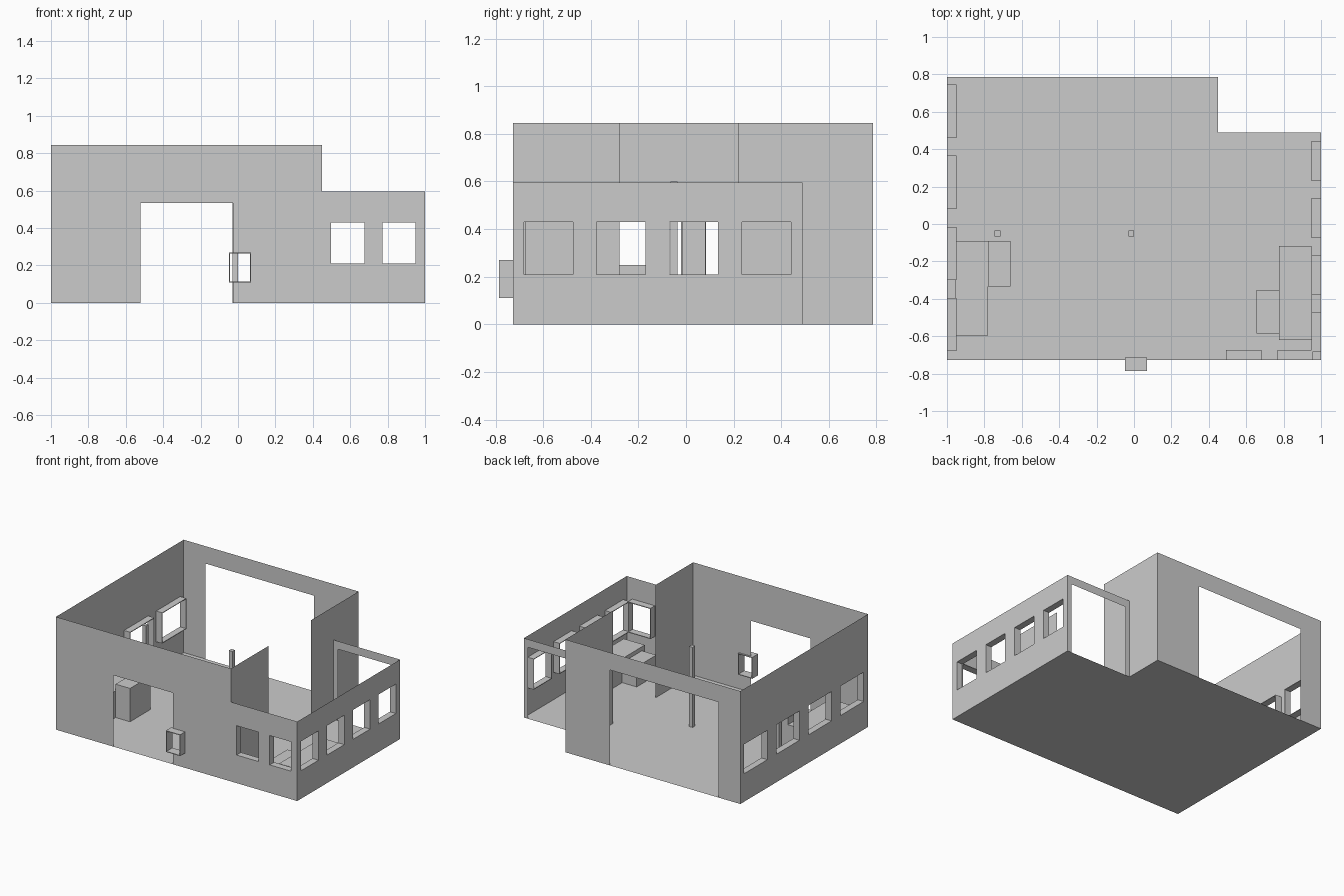
import bpy, bmesh

if "Cube" in bpy.data.objects:
    bpy.data.objects.remove(bpy.data.objects["Cube"])

grey = bpy.data.materials.new("plain_grey")
grey.diffuse_color = (0.6, 0.6, 0.6, 1)
grey.use_nodes = True
grey.node_tree.nodes["Principled BSDF"].inputs["Base Color"].default_value = grey.diffuse_color

W, S = 0.845, 0.595            # tall and low wall heights
FY, BY, SY = -0.727, 0.785, 0.49   # front, back and side-room back
IX = 0.45                      # dividing wall
Z0, Z1 = 0.205, 0.435          # window sill and head
T = 0.005                      # frame thickness


def finish(name, bm):
    bmesh.ops.remove_doubles(bm, verts=bm.verts, dist=1e-5)
    me = bpy.data.meshes.new(name)
    bm.to_mesh(me)
    bm.free()
    me.materials.append(grey)
    ob = bpy.data.objects.new(name, me)
    bpy.context.collection.objects.link(ob)
    return ob


def wall(name, axis, pos, a, b, h, holes=(), flip=False):
    """Thin wall along x or y, with rectangular openings (a0, a1, z0, z1)."""
    us = sorted({a, b, *[o[0] for o in holes], *[o[1] for o in holes]})
    zs = sorted({0, h, *[o[2] for o in holes], *[o[3] for o in holes]})
    bm = bmesh.new()
    for u0, u1 in zip(us, us[1:]):
        for z0, z1 in zip(zs, zs[1:]):
            u, z = (u0 + u1) / 2, (z0 + z1) / 2
            if any(o[0] < u < o[1] and o[2] < z < o[3] for o in holes):
                continue
            pts = [(u0, z0), (u1, z0), (u1, z1), (u0, z1)]
            if flip:
                pts.reverse()
            bm.faces.new([bm.verts.new((p, pos, q) if axis == 'x' else (pos, p, q))
                          for p, q in pts])
    return finish(name, bm)


def box(name, x0, x1, y0, y1, z0, z1, bm=None):
    own = bm is None
    bm = bmesh.new() if own else bm
    vs = bmesh.ops.create_cube(bm, size=1)['verts']
    for v in vs:
        v.co = (x0 if v.co.x < 0 else x1, y0 if v.co.y < 0 else y1,
                z0 if v.co.z < 0 else z1)
    if own:
        return finish(name, bm)


def frame(name, axis, a0, a1, d0, d1, z0, z1):
    """Hollow rectangular tube made of four thin boards."""
    bm = bmesh.new()
    for p0, p1, q0, q1 in ((a0, a0 + T, z0, z1), (a1 - T, a1, z0, z1),
                           (a0 + T, a1 - T, z0, z0 + T), (a0 + T, a1 - T, z1 - T, z1)):
        if axis == 'x':
            box("", p0, p1, d0, d1, q0, q1, bm)
        else:
            box("", d0, d1, p0, p1, q0, q1, bm)
    me = bpy.data.meshes.new(name)
    bm.to_mesh(me)
    bm.free()
    me.materials.append(grey)
    bpy.context.collection.objects.link(bpy.data.objects.new(name, me))


# L-shaped floor
bm = bmesh.new()
bm.faces.new([bm.verts.new((x, y, 0)) for x, y in
              ((-1, FY), (1, FY), (1, SY), (IX, SY), (IX, BY), (-1, BY))])
finish("floor", bm)

# window positions along each wall
left_win = [(-0.68 + i * 0.38, -0.395 + i * 0.38) for i in range(4)]
right_win = [(-0.685 + i * 0.305, -0.47 + i * 0.305) for i in range(4)]
front_win = [(0.492, 0.682), (0.767, 0.955)]


def openings(wins):
    return [(a, b, Z0, Z1) for a, b in wins]


# outer walls
wall("front_wall", 'x', FY, -1, IX, W,
     [(-0.522, -0.028, 0, 0.535), (-0.028, 0.065, 0.115, 0.265)])
wall("front_side_wall", 'x', FY, IX, 1, S, openings(front_win))
wall("left_wall", 'y', -1, FY, BY, W, openings(left_win), True)
wall("right_wall", 'y', 1, FY, SY, S, openings(right_win))
wall("back_wall", 'x', BY, -1, IX, W, [(-0.82, 0.08, 0, 0.715)], True)
wall("back_side_wall", 'x', SY, IX, 1, S, [(0.485, 0.965, 0, 0.535)], True)

# dividing wall pieces
wall("divider_front", 'y', IX, FY, -0.28, W)
wall("divider_back", 'y', IX, 0.22, BY, W)

# window frames
for a, b in left_win:
    frame("left_window_frame", 'y', a, b, -1, -0.95, Z0, Z1)
for a, b in right_win:
    frame("right_window_frame", 'y', a, b, 0.95, 1, Z0, Z1)
for a, b in front_win:
    frame("front_window_frame", 'x', a, b, FY, -0.675, Z0, Z1)

# small hatch frame beside the entrance
frame("hatch_frame", 'x', -0.048, 0.07, -0.785, -0.715, 0.11, 0.27)

# posts
for x in (-0.73, -0.015):
    box("post", x - 0.015, x + 0.015, -0.066, -0.036, 0, 0.6)

# counters and stools
box("left_counter", -0.955, -0.78, -0.595, -0.092, 0, 0.2)
box("left_cabinet", -0.78, -0.66, -0.335, -0.092, 0, 0.25)
box("right_counter", 0.775, 0.95, -0.62, -0.117, 0, 0.18)
box("right_cabinet", 0.655, 0.775, -0.585, -0.352, 0, 0.15)
